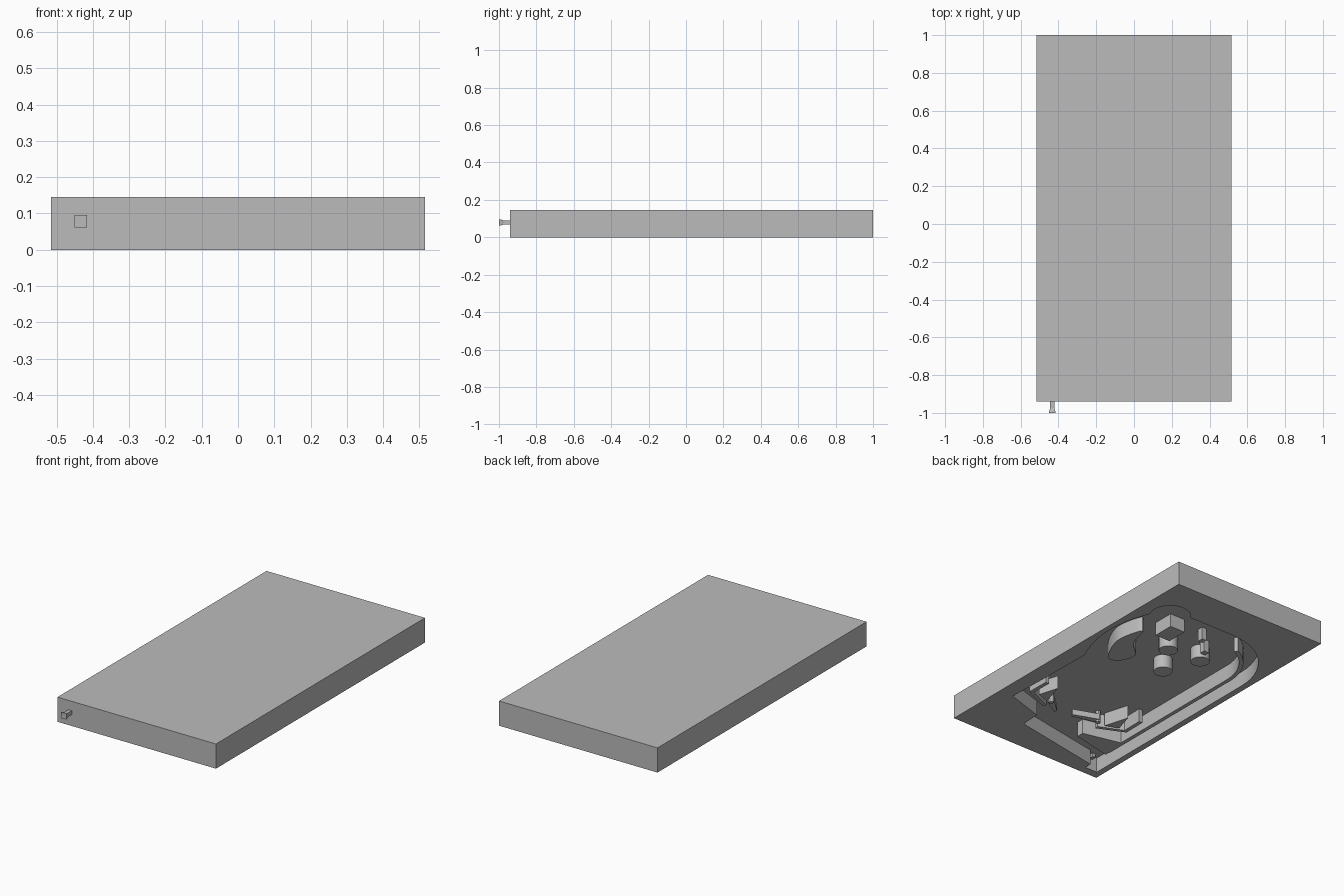
import bpy
import bmesh
from math import radians, cos, sin
from mathutils import Vector

if "Cube" in bpy.data.objects:
    bpy.data.objects.remove(bpy.data.objects["Cube"], do_unlink=True)

DEPTH = 0.09          # recess floor height above the open underside
MID = 0.02            # centre line of the playfield

grey = bpy.data.materials.new("plain_grey")
grey.use_nodes = True
grey.diffuse_color = (0.5, 0.5, 0.5, 1)
grey.node_tree.nodes["Principled BSDF"].inputs["Base Color"].default_value = (0.5, 0.5, 0.5, 1)


def arc(cx, cy, r, start, end, n=14):
    angles = [radians(start + (end - start) * i / n) for i in range(n + 1)]
    return [(cx + r * cos(a), cy + r * sin(a)) for a in angles]


def spline(points, closed=False, n=5):
    """Smooth curve through a few points."""
    p = [Vector(q) for q in points]
    count = len(p)
    pick = (lambda i: p[i % count]) if closed else (lambda i: p[max(0, min(count - 1, i))])
    out = []
    for i in range(count if closed else count - 1):
        a, b, c, d = (pick(i + k) for k in (-1, 0, 1, 2))
        for k in range(n):
            t = k / n
            out.append(tuple(0.5 * (2 * b + (c - a) * t + (2 * a - 5 * b + 4 * c - d) * t * t
                                    + (3 * b - a - 3 * c + d) * t ** 3)))
    return out if closed else out + [tuple(p[-1])]


def prism(name, outline, z0=0.01, z1=DEPTH + 0.01):
    """Extrude a flat outline between two heights."""
    bm = bmesh.new()
    face = bm.faces.new([bm.verts.new((x, y, z0)) for x, y in outline])
    top = bmesh.ops.extrude_face_region(bm, geom=[face])["geom"]
    verts = [v for v in top if isinstance(v, bmesh.types.BMVert)]
    bmesh.ops.translate(bm, vec=(0, 0, z1 - z0), verts=verts)
    bmesh.ops.recalc_face_normals(bm, faces=bm.faces)
    mesh = bpy.data.meshes.new(name)
    bm.to_mesh(mesh)
    bm.free()
    obj = bpy.data.objects.new(name, mesh)
    bpy.context.collection.objects.link(obj)
    mesh.materials.append(grey)
    return obj


def rect(x0, x1, y0, y1):
    return [(x0, y0), (x1, y0), (x1, y1), (x0, y1)]


def ribbon(path, width):
    """Constant-width outline around a path."""
    pts = [Vector(q) for q in path]
    left, right = [], []
    for i, p in enumerate(pts):
        d = (pts[min(i + 1, len(pts) - 1)] - pts[max(i - 1, 0)]).normalized()
        side = Vector((-d.y, d.x)) * width / 2
        left.append(tuple(p + side))
        right.append(tuple(p - side))
    return left + right[::-1]


def smooth(obj):
    bpy.ops.object.select_all(action="DESELECT")
    obj.select_set(True)
    bpy.context.view_layer.objects.active = obj
    bpy.ops.object.shade_smooth_by_angle(angle=radians(30))


# Slab with the recess cut into its underside
slab = prism("slab_body", rect(-0.515, 0.515, -0.94, 1.0), 0, 0.145)
left_wall = spline([(0.425, 0.643), (0.455, 0.56), (0.475, 0.46), (0.482, 0.32),
                    (0.455, 0.18), (0.41, 0.06)])
recess = ([(-0.477, -0.89)] + arc(-0.08, 0.36, 0.397, 180, 90)
          + arc(0.326, 0.70, 0.114, 150, -30) + left_wall[1:]
          + [(0.415, -0.3), (0.422, -0.544), (0.185, -0.618), (0.178, -0.74),
             (-0.394, -0.845), (-0.394, -0.89)])
cutter = prism("recess_cutter", recess, -0.05, DEPTH)
cutter.hide_render = True
cut = slab.modifiers.new("recess", "BOOLEAN")
cut.operation = "DIFFERENCE"
cut.solver = "EXACT"
cut.object = cutter
bpy.context.view_layer.objects.active = slab
bpy.ops.object.modifier_apply(modifier="recess")
bpy.data.objects.remove(cutter, do_unlink=True)
smooth(slab)

# Lane divider with its curved end, and the apron beside the drain
smooth(prism("lane_divider", ribbon([(-0.382, -0.68)] + arc(-0.08, 0.36, 0.302, 180, 115), 0.024), 0))
prism("right_apron", [(-0.14, -0.61), (-0.14, -0.655), (-0.39, -0.71), (-0.39, -0.55)], 0)

# Orbit island
smooth(prism("orbit_island", spline([(0.328, 0.472), (0.362, 0.40), (0.368, 0.278), (0.291, 0.124),
                                     (0.218, 0.141), (0.19, 0.238), (0.285, 0.335)], True), 0.002))

# Round bumpers
for i, (x, y) in enumerate([(0.075, 0.385), (-0.053, 0.187), (-0.139, 0.405)]):
    smooth(prism(f"bumper_{i + 1}", arc(x, y, 0.053, 0, 345, 23)))

# Upper block and lane posts
prism("upper_block", rect(0.138, 0.238, 0.47, 0.60))
prism("lane_post_1", rect(-0.02, 0.01, 0.565, 0.60), 0.015)
prism("lane_post_2", rect(-0.12, -0.085, 0.47, 0.505), 0.015)

# Slingshots, lane guides and flippers on both sides
for side, s, tip in (("right", -1, (0.0, -0.535)), ("left", 1, (0.10, -0.56))):
    def place(points):
        return [(MID + s * dx, y) for dx, y in points]
    prism(f"{side}_slingshot", place([(0.21, -0.48), (0.255, -0.33), (0.29, -0.45)]))
    prism(f"{side}_lane_guide", place([(0.35, -0.32), (0.352, -0.46), (0.19, -0.535),
                                       (0.185, -0.512), (0.328, -0.45), (0.326, -0.32)]))
    pivot = Vector(place([(0.17, -0.49)])[0])
    end = Vector(tip)
    d = (end - pivot).normalized()
    n = Vector((-d.y, d.x))
    prism(f"{side}_flipper", [tuple(q) for q in (pivot + n * 0.02, pivot - n * 0.02,
                                                 end - n * 0.01, end + n * 0.01)], 0.03, 0.065)
    smooth(prism(f"{side}_flipper_pivot", arc(pivot.x, pivot.y, 0.014, 0, 330, 11), 0.02))

# Plunger: flared square handle on a square rod
bm = bmesh.new()
rings = []
for y, r in [(-1.0, 0.017), (-0.99, 0.016), (-0.975, 0.011), (-0.86, 0.011)]:
    rings.append([bm.verts.new((-0.433 + r * a, y, 0.079 + r * b))
                  for a, b in ((-1, -1), (1, -1), (1, 1), (-1, 1))])
for a, b in zip(rings, rings[1:]):
    for i in range(4):
        j = (i + 1) % 4
        bm.faces.new((a[i], a[j], b[j], b[i]))
bm.faces.new(rings[0])
bm.faces.new(rings[-1])
bmesh.ops.recalc_face_normals(bm, faces=bm.faces)
mesh = bpy.data.meshes.new("plunger")
bm.to_mesh(mesh)
bm.free()
mesh.materials.append(grey)
bpy.context.collection.objects.link(bpy.data.objects.new("plunger", mesh))
